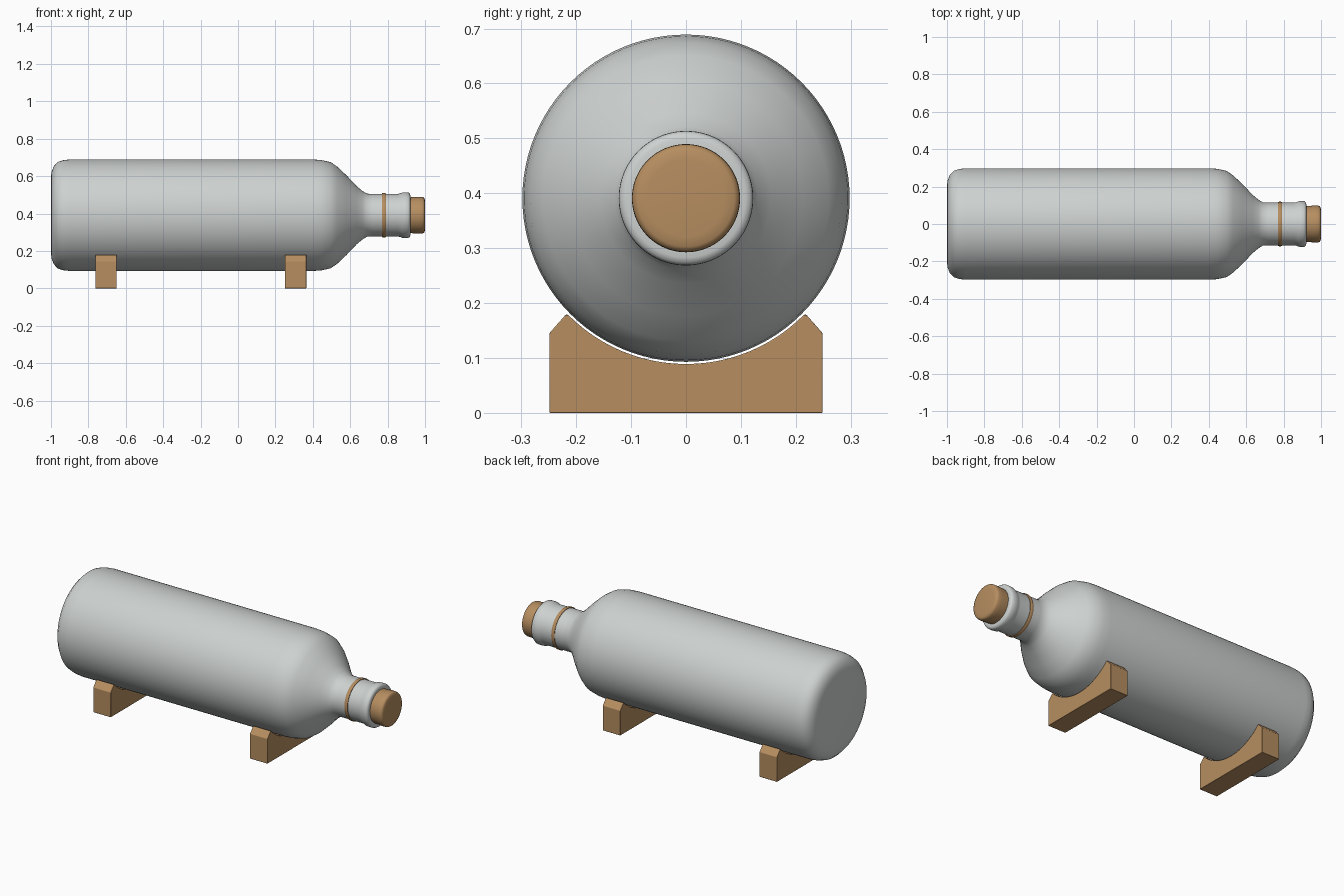
import bpy, bmesh, math

if "Cube" in bpy.data.objects:
    bpy.data.objects.remove(bpy.data.objects["Cube"])

AXIS_Z = 0.391   # height of the bottle axis


def material(name, rgb):
    m = bpy.data.materials.new(name)
    m.diffuse_color = (*rgb, 1)
    m.use_nodes = True
    m.node_tree.nodes["Principled BSDF"].inputs["Base Color"].default_value = m.diffuse_color
    return m


glaze = material("pale grey", (0.61, 0.64, 0.625))
wood = material("tan wood", (0.47, 0.27, 0.118))


def finish(bm, name, mat):
    bmesh.ops.recalc_face_normals(bm, faces=bm.faces)
    me = bpy.data.meshes.new(name)
    bm.to_mesh(me)
    bm.free()
    ob = bpy.data.objects.new(name, me)
    bpy.context.collection.objects.link(ob)
    me.materials.append(mat)
    return ob


def smooth(ob, angle):
    bpy.ops.object.select_all(action='DESELECT')
    ob.select_set(True)
    bpy.context.view_layer.objects.active = ob
    bpy.ops.object.shade_smooth_by_angle(angle=math.radians(angle))


def lathe(name, profile, mat, closed=False, n=96, angle=50):
    """Spin (x, radius) points around the bottle axis."""
    bm = bmesh.new()
    rings = []
    for x, r in profile:
        if r == 0:
            rings.append([bm.verts.new((x, 0, AXIS_Z))] * n)
        else:
            rings.append([bm.verts.new((x, r * math.cos(2 * math.pi * i / n),
                                        AXIS_Z + r * math.sin(2 * math.pi * i / n)))
                          for i in range(n)])
    pairs = list(zip(rings, rings[1:]))
    if closed:
        pairs.append((rings[-1], rings[0]))
    for a, b in pairs:
        for i in range(n):
            j = (i + 1) % n
            bm.faces.new(list(dict.fromkeys((a[i], a[j], b[j], b[i]))))
    ob = finish(bm, name, mat)
    smooth(ob, angle)
    return ob


# Bottle: flat base, rounded heel, long body, shoulder, neck and lip
lathe("bottle", [
    (-1, 0), (-1, 0.2), (-0.997, 0.232), (-0.985, 0.262), (-0.963, 0.285),
    (-0.935, 0.294), (-0.90, 0.298), (0.40, 0.298), (0.445, 0.295),
    (0.495, 0.284), (0.53, 0.26), (0.58, 0.213), (0.635, 0.155),
    (0.665, 0.130), (0.69, 0.115), (0.72, 0.114), (0.855, 0.114),
    (0.867, 0.116), (0.878, 0.121), (0.893, 0.1225), (0.91, 0.122),
    (0.918, 0.117), (0.921, 0.108), (0.921, 0.09), (0.90, 0.088), (0.90, 0)], glaze)

# Neck band
lathe("neck_band", [(0.77, 0.112), (0.77, 0.117), (0.774, 0.119), (0.786, 0.119),
                    (0.79, 0.117), (0.79, 0.112)], wood, closed=True)

# Stopper with a softly domed end
lathe("stopper", [(0.90, 0), (0.90, 0.093), (0.925, 0.096), (0.965, 0.0985),
                  (0.985, 0.098), (0.994, 0.095), (0.998, 0.088), (1.0, 0.07),
                  (1.0, 0)], wood)


# Cradles: chamfered blocks with a round seat for the body
def cradle(name, x0, x1):
    seat_r, top = 0.302, 0.179
    half = math.acos((AXIS_Z - top) / seat_r)
    steps = 24
    outline = [(-0.249, 0), (0.249, 0), (0.249, 0.145), (0.219, top)]
    for i in range(steps + 1):
        a = half * (1 - 2 * i / steps)
        outline.append((seat_r * math.sin(a), AXIS_Z - seat_r * math.cos(a)))
    outline += [(-0.219, top), (-0.249, 0.145)]
    bm = bmesh.new()
    face = bm.faces.new([bm.verts.new((x0, y, z)) for y, z in outline])
    ext = bmesh.ops.extrude_face_region(bm, geom=[face])
    verts = [g for g in ext["geom"] if isinstance(g, bmesh.types.BMVert)]
    bmesh.ops.translate(bm, verts=verts, vec=(x1 - x0, 0, 0))
    ob = finish(bm, name, wood)
    bev = ob.modifiers.new("soft_edges", 'BEVEL')
    bev.width = 0.004
    bev.segments = 2
    bev.limit_method = 'ANGLE'
    bev.angle_limit = math.radians(30)
    smooth(ob, 30)


cradle("rear_cradle", -0.763, -0.649)
cradle("front_cradle", 0.251, 0.365)
